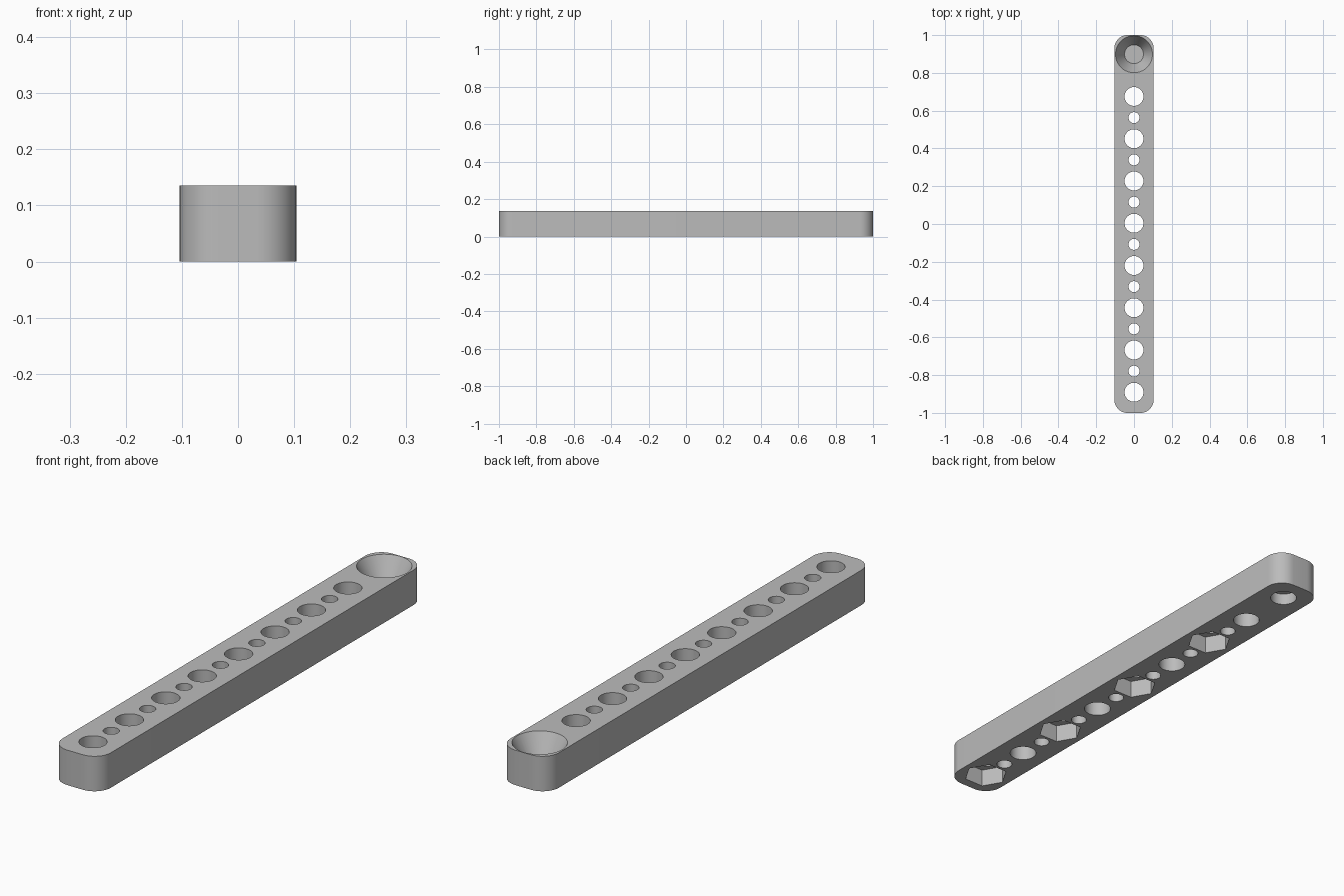
import bpy, bmesh, math

if "Cube" in bpy.data.objects:
    bpy.data.objects.remove(bpy.data.objects["Cube"])

HALF_W, HALF_L, HEIGHT, CORNER = 0.104, 1.0, 0.136, 0.07
PITCH, OFFSET = 0.2237, 0.004

grey = bpy.data.materials.new("grey plastic")
grey.use_nodes = True
grey.diffuse_color = (0.5, 0.5, 0.5, 1)
grey.node_tree.nodes["Principled BSDF"].inputs["Base Color"].default_value = (0.5, 0.5, 0.5, 1)


def add_object(name, bm):
    bmesh.ops.recalc_face_normals(bm, faces=bm.faces)
    mesh = bpy.data.meshes.new(name)
    bm.to_mesh(mesh)
    bm.free()
    mesh.materials.append(grey)
    obj = bpy.data.objects.new(name, mesh)
    bpy.context.collection.objects.link(obj)
    return obj


def add_cone(bm, y, z0, z1, r0, r1, sides, turn=0.0):
    """Closed prism or cone between two heights, on the centre line."""
    rings = []
    for z, r in ((z0, r0), (z1, r1)):
        angles = [turn + math.tau * i / sides for i in range(sides)]
        rings.append([bm.verts.new((r * math.cos(a), y + r * math.sin(a), z)) for a in angles])
    low, high = rings
    for i in range(sides):
        j = (i + 1) % sides
        bm.faces.new((low[i], low[j], high[j], high[i]))
    bm.faces.new(low[::-1])
    bm.faces.new(high)


# Bar with rounded corners
bm = bmesh.new()
outline = []
for k, (sx, sy) in enumerate(((1, 1), (-1, 1), (-1, -1), (1, -1))):
    for i in range(13):
        a = (k + i / 12) * math.pi / 2
        outline.append(bm.verts.new((sx * (HALF_W - CORNER) + CORNER * math.cos(a),
                                     sy * (HALF_L - CORNER) + CORNER * math.sin(a), 0)))
base = bm.faces.new(outline)
top = bmesh.ops.extrude_face_region(bm, geom=[base])["geom"]
bmesh.ops.translate(bm, vec=(0, 0, HEIGHT), verts=[v for v in top if isinstance(v, bmesh.types.BMVert)])
bar = add_object("bar", bm)

# Cutters: large holes, small holes between them, hexagonal nut pockets, countersink
holes, pockets, sink = bmesh.new(), bmesh.new(), bmesh.new()
for i in range(9):
    y = OFFSET + (i - 4) * PITCH
    add_cone(holes, y, -0.1, 0.3, 0.05, 0.05, 48)
    if i < 7:
        add_cone(holes, y + PITCH / 2, -0.1, 0.3, 0.029, 0.029, 32)
    if i in (0, 2, 4, 6):
        add_cone(pockets, y, -0.07, 0.07, 0.083, 0.083, 6)
slope = (0.098 - 0.05) / 0.09
add_cone(sink, OFFSET + 4 * PITCH, HEIGHT - 0.09, HEIGHT + 0.02, 0.05, 0.098 + 0.02 * slope, 48)

cutters = [add_object(n, b) for n, b in
           (("hole_cutter", holes), ("nut_pocket_cutter", pockets), ("countersink_cutter", sink))]
for cutter in cutters:
    mod = bar.modifiers.new(cutter.name, "BOOLEAN")
    mod.operation = "DIFFERENCE"
    mod.solver = "EXACT"
    mod.object = cutter

# Apply the cuts and remove the cutters
bpy.context.view_layer.update()
result = bpy.data.meshes.new_from_object(bar.evaluated_get(bpy.context.evaluated_depsgraph_get()))
bar.modifiers.clear()
bar.data = result
for cutter in cutters:
    bpy.data.objects.remove(cutter)

bpy.ops.object.select_all(action="DESELECT")
bar.select_set(True)
bpy.context.view_layer.objects.active = bar
bpy.ops.object.shade_smooth_by_angle(angle=math.radians(25))
